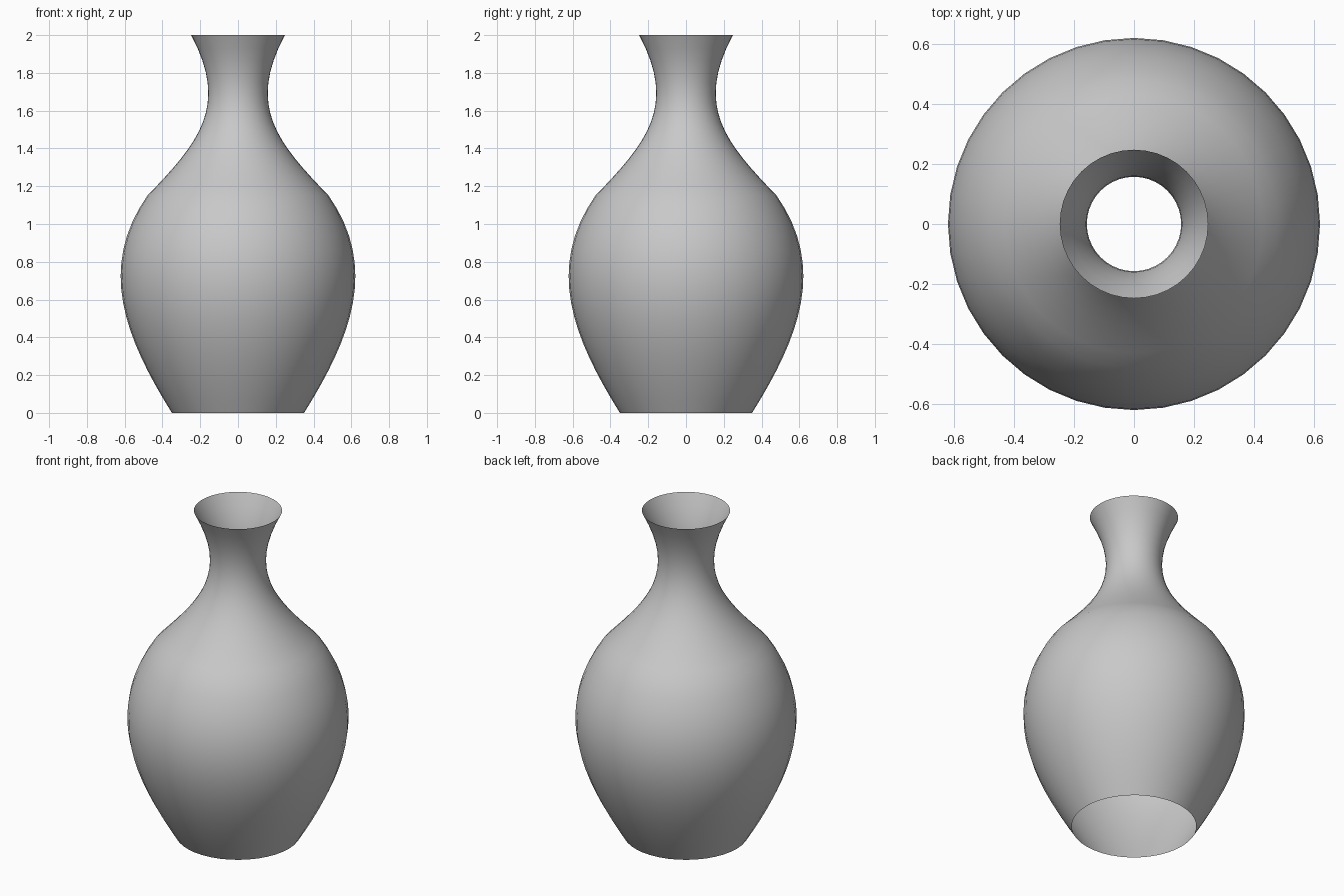
import bpy
import bmesh
import math
from mathutils import Vector
from mathutils.geometry import interpolate_bezier

SEGMENTS = 40
ROWS = 16

default_cube = bpy.data.objects.get("Cube")
if default_cube:
    bpy.data.objects.remove(default_cube, do_unlink=True)


def make_material(name, rgb):
    mat = bpy.data.materials.new(name)
    mat.use_nodes = True
    colour = (*rgb, 1.0)
    mat.diffuse_color = colour
    mat.node_tree.nodes["Principled BSDF"].inputs["Base Color"].default_value = colour
    return mat


def curve(*points):
    """Sample one Bezier stretch of the profile, given as (radius, height) pairs."""
    a, b, c, d = (Vector((r, 0, z)) for r, z in points)
    return interpolate_bezier(a, b, c, d, ROWS + 1)


# Profile: bulging belly, then a shoulder crease and a flared neck
belly = curve((0.35, 0), (0.60, 0.40), (0.745, 0.77), (0.48, 1.15))
neck = curve((0.48, 1.15), (0.21, 1.43), (0.045, 1.62), (0.248, 2.0))
profile = belly + neck[1:]

# Thin vase wall, open at the foot and the mouth
bm = bmesh.new()
verts = [bm.verts.new(p) for p in profile]
edges = [bm.edges.new(pair) for pair in zip(verts, verts[1:])]
bmesh.ops.spin(bm, geom=verts + edges, cent=(0, 0, 0), axis=(0, 0, 1),
               angle=math.tau, steps=SEGMENTS, use_duplicate=False)
bmesh.ops.remove_doubles(bm, verts=bm.verts, dist=0.0005)
bmesh.ops.recalc_face_normals(bm, faces=bm.faces)

# Keep the wall facing outward
widest = max(bm.faces, key=lambda f: f.calc_center_median().xy.length)
if widest.normal.dot(widest.calc_center_median()) < 0:
    bmesh.ops.reverse_faces(bm, faces=bm.faces)
for face in bm.faces:
    face.smooth = True

mesh = bpy.data.meshes.new("vase_body")
bm.to_mesh(mesh)
bm.free()
mesh.materials.append(make_material("plain grey", (0.58, 0.58, 0.58)))
vase = bpy.data.objects.new("vase_body", mesh)
bpy.context.collection.objects.link(vase)
